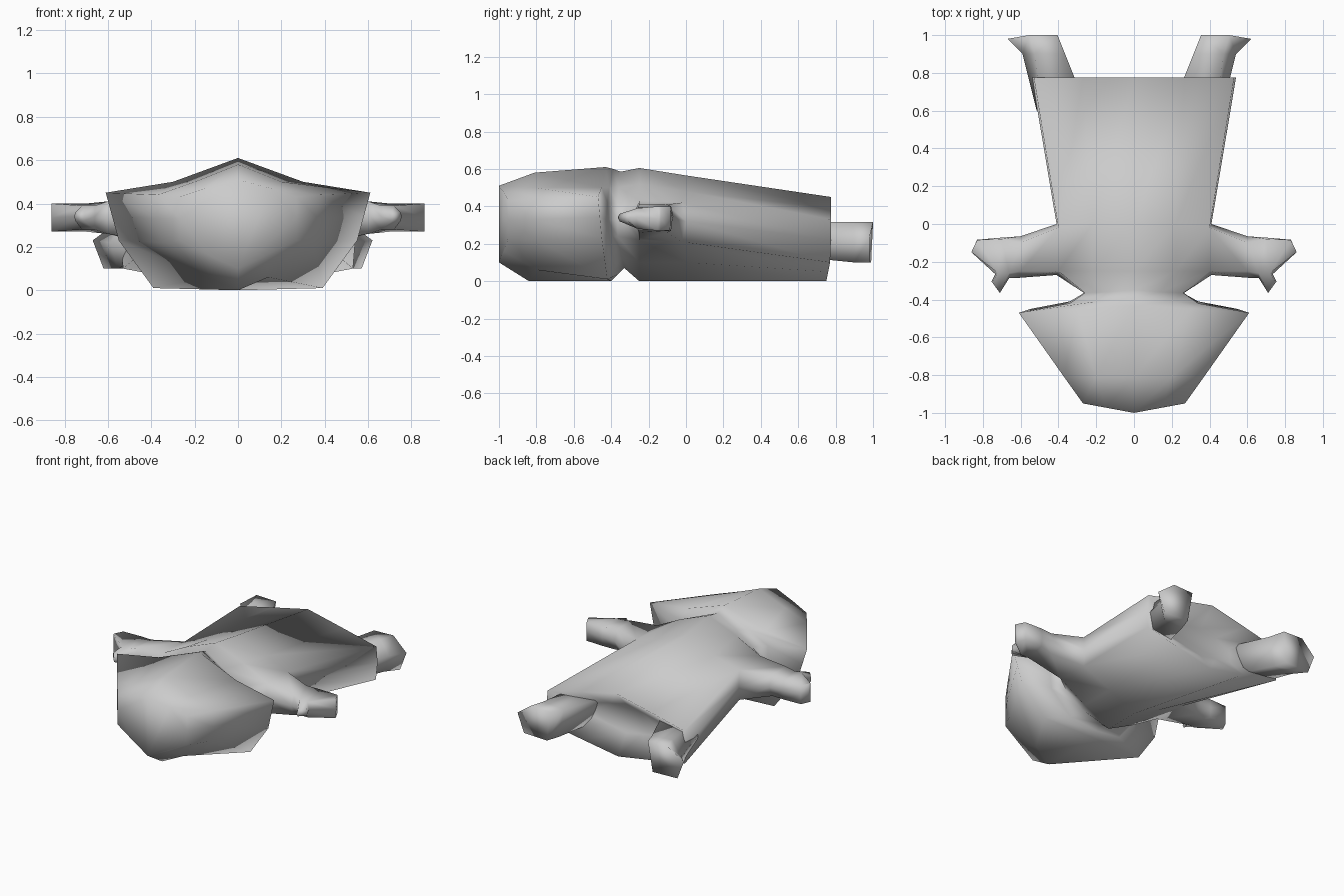
import bpy
import bmesh

cube = bpy.data.objects.get("Cube")
if cube:
    bpy.data.objects.remove(cube, do_unlink=True)

grey = bpy.data.materials.new("plain grey")
grey.use_nodes = True
grey.diffuse_color = (0.6, 0.6, 0.6, 1)
grey.node_tree.nodes["Principled BSDF"].inputs["Base Color"].default_value = (0.6, 0.6, 0.6, 1)


def add_ring(bm, points):
    return [bm.verts.new(p) for p in points]


def bridge(bm, a, b):
    """Skin two closed rings; returns the quads in ring order."""
    n = len(a)
    return [bm.faces.new((a[i], a[(i + 1) % n], b[(i + 1) % n], b[i])) for i in range(n)]


def finish(bm, name):
    bmesh.ops.recalc_face_normals(bm, faces=bm.faces)
    for f in bm.faces:
        f.smooth = True
    mesh = bpy.data.meshes.new(name)
    bm.to_mesh(mesh)
    bm.free()
    mesh.materials.append(grey)
    bpy.context.collection.objects.link(bpy.data.objects.new(name, mesh))


# Half cross-sections from top centre round the +x side to bottom centre
face = [(0, -1, .51), (.15, -.972, .47), (.27, -.95, .43), (.27, -.95, .33),
        (.27, -.95, .23), (.13, -.975, .16), (0, -1, .1)]
brow = [(0, -.81, .58), (.2, -.81, .5), (.37, -.81, .44), (.37, -.81, .33),
        (.35, -.8, .22), (.14, -.8, .06), (0, -.84, 0)]
head_back = [(0, -.43, .61), (.3, -.45, .5), (.61, -.47, .45), (.58, -.46, .34),
             (.55, -.45, .23), (.39, -.42, .01), (0, -.4, 0)]
collar = [(0, -.39, .6), (.2, -.41, .5), (.34, -.42, .42), (.34, -.42, .33),
          (.34, -.41, .24), (.2, -.385, .07), (0, -.365, .035)]
neck = [(0, -.35, .585), (.14, -.36, .5), (.26, -.365, .41), (.265, -.365, .33),
        (.26, -.365, .24), (.14, -.345, .13), (0, -.33, .07)]
chest = [(0, -.25, .605), (.22, -.25, .52), (.4, -.25, .43), (.41, -.27, .33),
         (.4, -.25, .22), (.2, -.25, .1), (0, -.25, 0)]
waist = [(0, 0, .565), (.22, 0, .48), (.4, -.02, .42), (.41, 0, .32),
         (.4, -.02, .21), (.2, 0, .1), (0, 0, 0)]
hips = [(0, .775, .45), (.27, .775, .39), (.53, .775, .33), (.54, .775, .22),
        (.53, .77, .1), (.27, .76, .05), (0, .75, 0)]
rump = [(x * .45, .66, .24 + (z - .24) * .45) for x, y, z in hips]

# Arm sections: front top, front middle, front low, back low, back middle, back top
elbow = [(.6, -.25, .41), (.61, -.285, .34), (.6, -.25, .26),
         (.6, -.1, .26), (.6, -.065, .335), (.6, -.1, .41)]
wrist = [(.66, -.26, .39), (.66, -.285, .34), (.66, -.26, .28),
         (.7, -.08, .27), (.7, -.072, .335), (.7, -.08, .4)]
palm = [(.72, -.26, .39), (.735, -.265, .34), (.72, -.26, .28),
        (.83, -.085, .27), (.83, -.083, .335), (.83, -.085, .4)]
hand_end = [(.86, -.15, z) for z in (.4, .335, .27)] + [(.855, -.135, z) for z in (.27, .335, .4)]
thumb_end = [(.71, -.355, .36), (.71, -.365, .34), (.71, -.355, .32),
             (.75, -.31, .32), (.755, -.305, .34), (.75, -.31, .36)]

bm = bmesh.new()
rings, skins = [], []
for half in (face, brow, head_back, collar, neck, chest, waist, hips, rump):
    mirrored = [(-x, y, z) for x, y, z in half[-2:0:-1]]
    rings.append(add_ring(bm, half + mirrored))
for a, b in zip(rings, rings[1:]):
    skins.append(bridge(bm, a, b))

# Close the face in two halves and the hollow of the rump in one piece
bm.faces.new(rings[0][:7])
bm.faces.new(rings[0][6:] + rings[0][:1])
bm.faces.new(rings[-1])

# Grow both arms out of the shoulder openings
for sign, side in ((1, (2, 3, 4)), (-1, (10, 9, 8))):
    for i in (min(side), min(side) + 1):
        bm.faces.remove(skins[5][i])
    last = [rings[5][i] for i in side] + [rings[6][i] for i in reversed(side)]
    for section in (elbow, wrist, palm, hand_end):
        ring = add_ring(bm, [(sign * x, y, z) for x, y, z in section])
        quads = bridge(bm, last, ring)
        if section is palm:
            # The thumb replaces the front of the palm
            for quad in quads[:2]:
                bm.faces.remove(quad)
            tip = add_ring(bm, [(sign * x, y, z) for x, y, z in thumb_end])
            bridge(bm, last[:3] + ring[2::-1], tip)
            bm.faces.new(tip)
        last = ring
    bm.faces.new(last)
finish(bm, "head_body_and_arms")

# Legs: outer top, inner top, inner low, outer low, outer side
thigh = [(.46, .6, .315), (.22, .6, .31), (.28, .6, .13), (.46, .6, .13), (.49, .6, .22)]
ankle = [(.5, .9, .315), (.34, .9, .3), (.38, .9, .1), (.53, .9, .1), (.565, .9, .22)]
foot = [(.53, 1, .315), (.38, 1, .31), (.41, .99, .1), (.595, .98, .1), (.645, .98, .23)]
for sign, name, shift in ((1, "left_leg", -.025), (-1, "right_leg", .025)):
    bm = bmesh.new()
    leg = [add_ring(bm, [(sign * (x + shift), y, z) for x, y, z in section])
           for section in (thigh, ankle, foot)]
    for a, b in zip(leg, leg[1:]):
        bridge(bm, a, b)
    bm.faces.new(leg[0])
    bm.faces.new(leg[-1])
    finish(bm, name)
